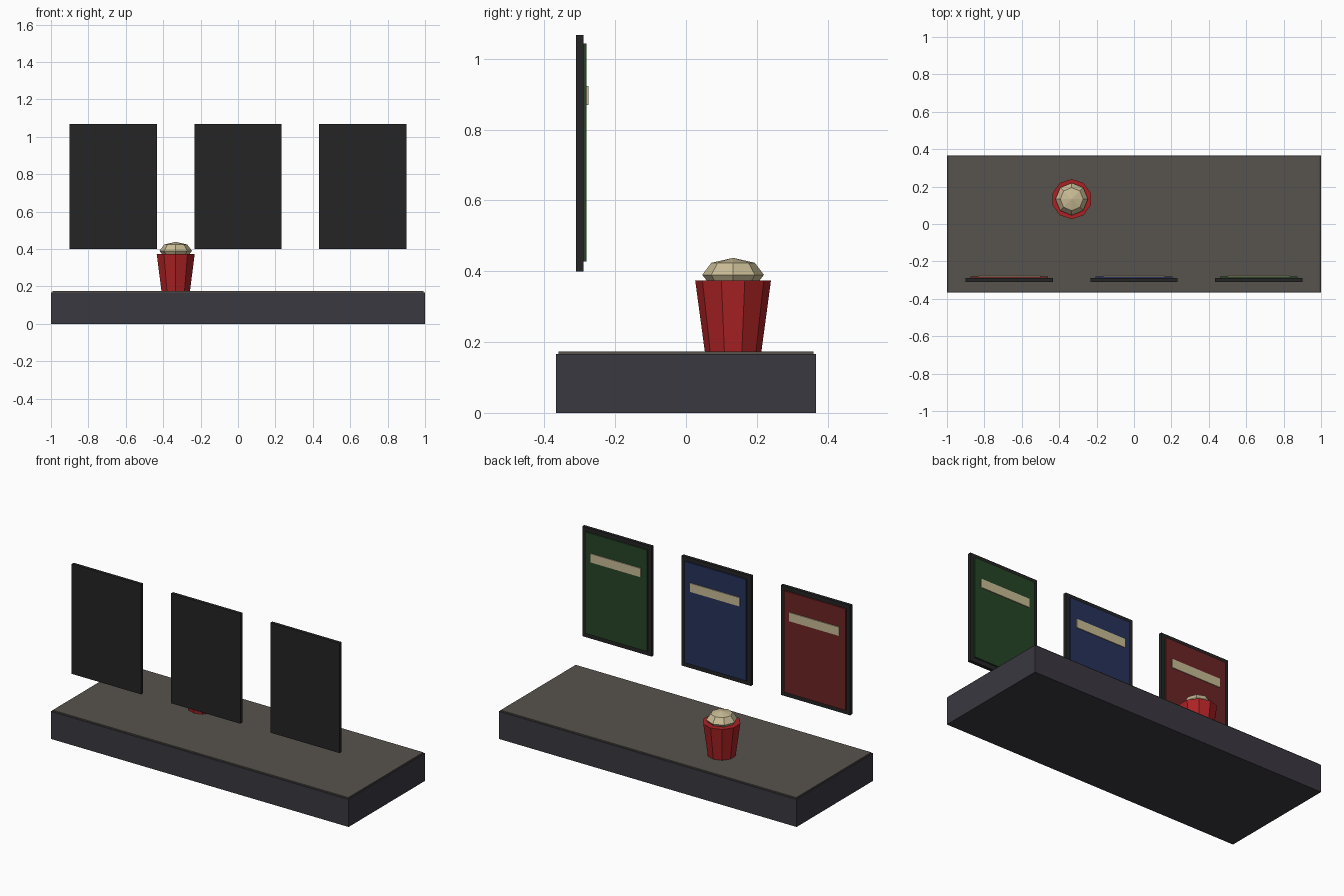
import bpy

cube = bpy.data.objects.get("Cube")
if cube:
    bpy.data.objects.remove(cube, do_unlink=True)


def material(name, r, g, b):
    m = bpy.data.materials.new(name)
    m.use_nodes = True
    m.diffuse_color = (r, g, b, 1)
    m.node_tree.nodes["Principled BSDF"].inputs["Base Color"].default_value = (r, g, b, 1)
    return m


charcoal = material("charcoal", 0.043, 0.04, 0.052)
taupe = material("taupe", 0.095, 0.086, 0.074)
black = material("frame black", 0.018, 0.018, 0.018)
red = material("bucket red", 0.41, 0.016, 0.018)
cream = material("cream", 0.58, 0.5, 0.3)
poster_colours = {
    "left": material("poster green", 0.02, 0.06, 0.02),
    "middle": material("poster blue", 0.02, 0.032, 0.1),
    "right": material("poster red", 0.15, 0.018, 0.018),
}


def finish(name, mat):
    ob = bpy.context.object
    ob.name = ob.data.name = name
    ob.data.materials.clear()
    ob.data.materials.append(mat)
    return ob


def box(name, mat, xs, ys, zs):
    """Box spanning a (low, high) range on each axis."""
    spans = (xs, ys, zs)
    bpy.ops.mesh.primitive_cube_add(size=1, location=[(a + b) / 2 for a, b in spans])
    ob = finish(name, mat)
    ob.scale = [b - a for a, b in spans]
    return ob


# Platform with a thin floor covering
box("platform", charcoal, (-1, 1), (-0.367, 0.367), (0, 0.167))
box("floor_covering", taupe, (-0.993, 0.993), (-0.36, 0.36), (0.166, 0.174))

# Framed posters, printed side facing the back
for side, x in (("left", 0.667), ("middle", 0), ("right", -0.667)):
    def across(half):
        return (x - half, x + half)
    box(side + "_poster_frame", black, across(0.233), (-0.31, -0.29), (0.4, 1.067))
    box(side + "_poster_print", poster_colours[side], across(0.207), (-0.291, -0.281), (0.427, 1.043))
    box(side + "_poster_band", cream, across(0.167), (-0.284, -0.276), (0.87, 0.923))

# Tapered bucket with a faceted popcorn heap
spot_x, spot_y = -0.333, 0.133
bpy.ops.mesh.primitive_cone_add(vertices=10, radius1=0.08, radius2=0.107, depth=0.2,
                                location=(spot_x, spot_y, 0.274))
finish("popcorn_bucket", red)
bpy.ops.mesh.primitive_uv_sphere_add(segments=8, ring_count=4, radius=0.087,
                                     location=(spot_x, spot_y, 0.39))
finish("popcorn_heap", cream).scale.z = 0.55
